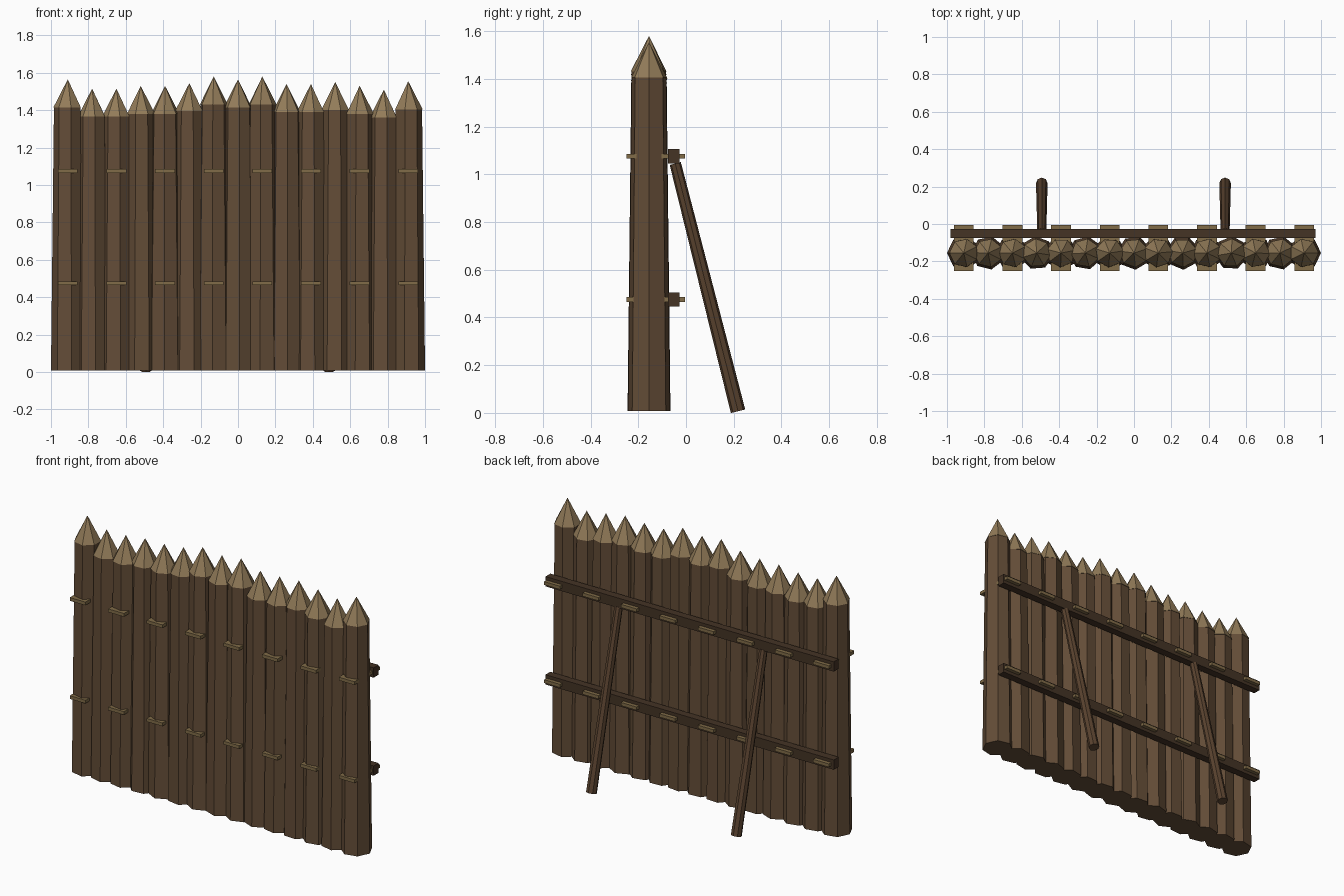
import bpy, math, random
from mathutils import Vector

if "Cube" in bpy.data.objects:
    bpy.data.objects.remove(bpy.data.objects["Cube"])

random.seed(4)


def material(name, rgb):
    m = bpy.data.materials.new(name)
    m.diffuse_color = (*rgb, 1)
    m.use_nodes = True
    m.node_tree.nodes["Principled BSDF"].inputs["Base Color"].default_value = m.diffuse_color
    return m


BARK = material("bark", (0.125, 0.073, 0.038))
CUT = material("cut_wood", (0.29, 0.20, 0.10))
RAIL = material("dark_wood", (0.058, 0.033, 0.018))
ROPE = material("rope", (0.22, 0.15, 0.065))
BRACE = material("brace_wood", (0.10, 0.055, 0.028))


def finish(name, mat):
    ob = bpy.context.object
    ob.name = name
    ob.data.materials.append(mat)
    return ob


def taper(name, start, end, r1, r2, sides, mat, spin=0.0):
    """Tapered cylinder or cone between two points."""
    a, b = Vector(start), Vector(end)
    bpy.ops.mesh.primitive_cone_add(vertices=sides, radius1=r1, radius2=r2,
                                    depth=(b - a).length, location=(a + b) / 2)
    ob = finish(name, mat)
    ob.rotation_mode = 'QUATERNION'
    turn = Vector((0, 0, 1)).rotation_difference(b - a)
    ob.rotation_quaternion = turn @ Vector((0, 0, 1)).rotation_difference((0, 0, 1))
    for v in ob.data.vertices:
        x, y, z = v.co
        v.co = (x * math.cos(spin) - y * math.sin(spin),
                x * math.sin(spin) + y * math.cos(spin), z)
    return ob


def box(name, lo, hi, mat):
    lo, hi = Vector(lo), Vector(hi)
    bpy.ops.mesh.primitive_cube_add(size=1, location=(lo + hi) / 2)
    ob = finish(name, mat)
    ob.scale = hi - lo
    return ob


# Upright logs with sharpened tips
Y = -0.155
SHOULDERS = [1.42, 1.37, 1.37, 1.385, 1.385, 1.40, 1.435, 1.42, 1.435,
             1.395, 1.395, 1.405, 1.385, 1.365, 1.41]
for i, top in enumerate(SHOULDERS):
    x = -0.91 + 0.13 * i
    spin = random.uniform(0, math.tau)
    if i == 0:
        spin = math.pi / 2
    elif i == 14:
        spin = -math.pi / 2
    taper("log", (x, Y, 0.008), (x, Y, top), 0.09, 0.074, 7, BARK, spin)
    taper("log_tip", (x, Y, top - 0.005), (x, Y, top + 0.145), 0.077, 0, 7, CUT, spin)

# Back rails and the lashings round every second log
for z in (0.475, 1.075):
    box("rail", (-0.98, -0.075, z - 0.03), (0.97, -0.028, z + 0.03), RAIL)
    for i in range(8):
        x = -0.91 + 0.26 * i
        box("lashing", (x - 0.053, -0.25, z - 0.01), (x + 0.053, -0.005, z + 0.01), ROPE)

# Leaning braces
for x in (-0.493, 0.487):
    taper("brace", (x, 0.218, 0.007), (x, -0.045, 1.045), 0.031, 0.024, 8, BRACE)
